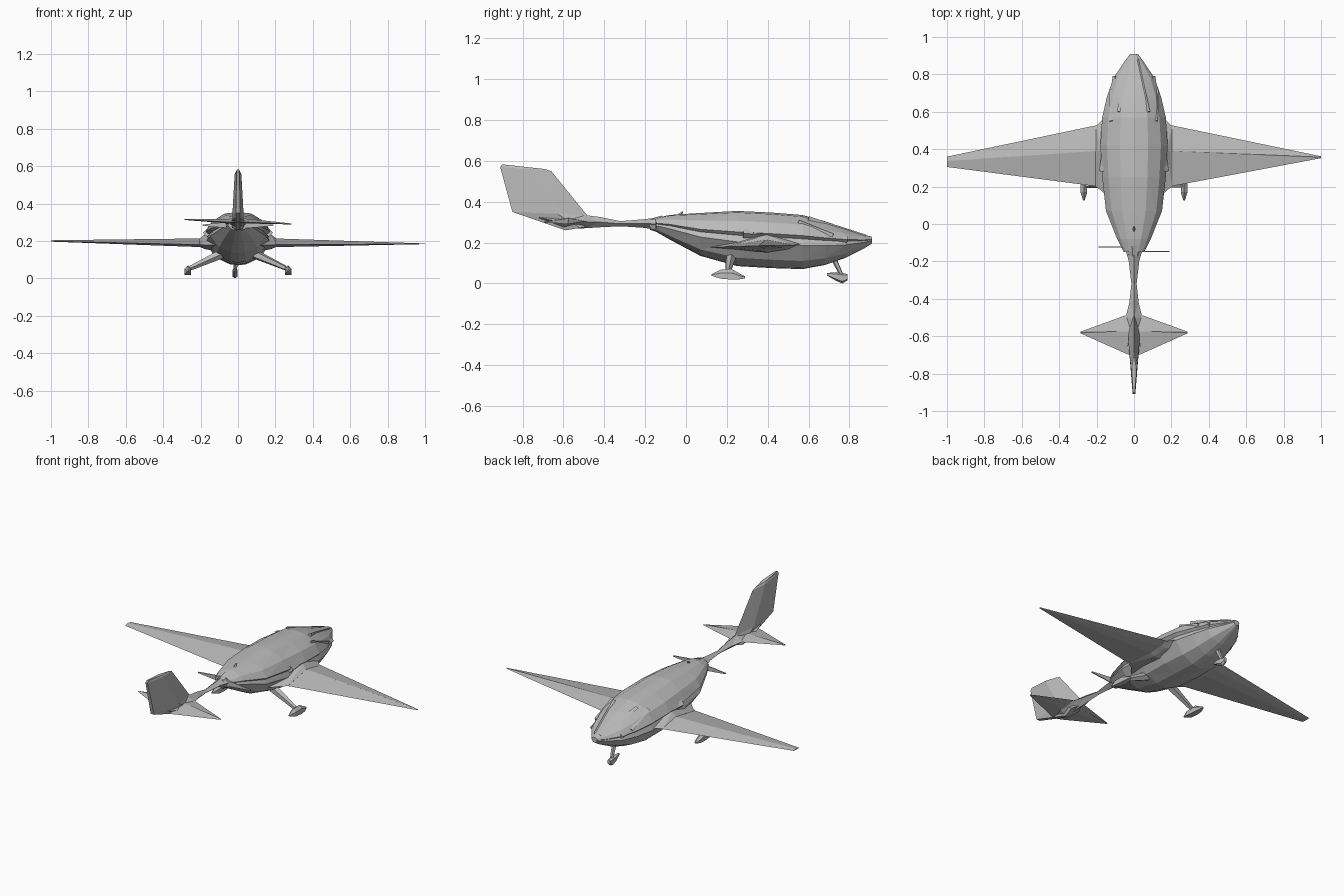
import bpy, bmesh, math
from mathutils import Vector

if "Cube" in bpy.data.objects:
    bpy.data.objects.remove(bpy.data.objects["Cube"])

grey = bpy.data.materials.new("pale grey")
grey.use_nodes = True
grey.diffuse_color = (0.5, 0.5, 0.5, 1)
grey.node_tree.nodes["Principled BSDF"].inputs["Base Color"].default_value = (0.5, 0.5, 0.5, 1)


def loft(name, rings):
    """Skin closed rings with equal point counts and cap both ends."""
    bm = bmesh.new()
    loops = [[bm.verts.new(p) for p in ring] for ring in rings]
    n = len(loops[0])
    for a, b in zip(loops, loops[1:]):
        for i in range(n):
            j = (i + 1) % n
            bm.faces.new((a[i], a[j], b[j], b[i]))
    bm.faces.new(loops[0])
    bm.faces.new(loops[-1])
    bmesh.ops.remove_doubles(bm, verts=bm.verts, dist=0.0005)
    bmesh.ops.triangulate(bm, faces=bm.faces)
    bmesh.ops.recalc_face_normals(bm, faces=bm.faces)
    mesh = bpy.data.meshes.new(name)
    bm.to_mesh(mesh)
    bm.free()
    mesh.materials.append(grey)
    ob = bpy.data.objects.new(name, mesh)
    bpy.context.collection.objects.link(ob)
    return ob


def bar(name, start, end, r0, r1, sides=5):
    """Tapered low-poly strut between two points."""
    a, b = Vector(start), Vector(end)
    q = (b - a).to_track_quat("Z", "Y")
    angles = [math.tau * i / sides for i in range(sides)]
    return loft(name, [[p + q @ Vector((r * math.cos(t), r * math.sin(t), 0)) for t in angles]
                       for p, r in ((a, r0), (b, r1))])


# Fuselage: one half section, scaled at each station (y, half width, bottom, top)
half = [(0, 1), (.42, .97), (.8, .82), (1, .62), (.9, .56), (.98, .44), (.68, .15), (.25, .02)]
section = half + [(0, 0)] + [(-x, z) for x, z in half[:0:-1]]
stations = [(-.15, .055, .255, .32), (-.08, .09, .215, .335), (.07, .15, .135, .345),
            (.25, .17, .085, .355), (.42, .18, .075, .347), (.57, .17, .07, .335),
            (.68, .145, .09, .305), (.78, .11, .125, .27), (.87, .05, .17, .24),
            (.91, .02, .195, .228)]
loft("fuselage", [[(w * x, y, lo + (hi - lo) * z) for x, z in section]
                  for y, w, lo, hi in stations])

# Tail boom, waisted in the middle (y, half width, bottom, top)
boom = [(-.12, .05, .255, .325), (-.2, .028, .272, .315), (-.32, .014, .28, .305),
        (-.42, .025, .275, .325), (-.5, .045, .27, .335), (-.6, .045, .265, .33),
        (-.72, .02, .31, .335)]
loft("tail_boom", [[(0, y, hi), (w, y, (hi + lo) / 2), (0, y, lo), (-w, y, (hi + lo) / 2)]
                   for y, w, lo, hi in boom])

# Swept fin: front (y, z), back (y, z), half thickness
fin = [((-.47, .28), (-.59, .26), .03), ((-.485, .335), (-.85, .35), .03),
       ((-.66, .55), (-.91, .57), .018), ((-.69, .56), (-.9, .583), .012)]
rings = []
for f, b, w in fin:
    f, b = Vector((0, *f)), Vector((0, *b))
    mid = f.lerp(b, .4)
    side = Vector((w, 0, 0))
    rings.append([f, mid + side, b + side * .4, b - side * .4, mid - side])
loft("tail_fin", rings)


def foil(x, front, back, z, thick):
    """Five-point wing section with a crest behind the leading edge."""
    crest = front + (back - front) * .42
    return [(x, front, z), (x, crest, z + thick), (x, back, z - thick * .3),
            (x, crest, z - thick * .8), (x, front + (crest - front) * .4, z - thick * .5)]


for s, side in ((1, "left"), (-1, "right")):
    # Wing: the left one ends in a point, the right one in a blunt tip
    tip = (.362, .352, .185, .002) if s > 0 else (.36, .305, .2, .004)
    loft(side + "_wing", [foil(s * .1, .54, .2, .19, .03),
                          foil(s * .19, .53, .2, .188, .026), foil(s, *tip)])

    # Wing root fairing
    loft(side + "_root_fairing", [foil(s * .12, .6, .12, .195, .06),
                                  foil(s * .175, .55, .18, .192, .045),
                                  foil(s * .205, .52, .2, .188, .025)])

    # Tailplane half
    loft(side + "_tailplane", [foil(0, -.48, -.71, .305, .016),
                               foil(s * .05, -.49, -.69, .305, .014),
                               foil(s * .285, -.575, -.585, .303 - s * .012, .003)])

    # Main gear leg, fork and spatted wheel
    bar(side + "_gear_leg", (s * .09, .22, .13), (s * .255, .205, .055), .026, .013)
    wheel = [(.125, .004, .035, .045), (.17, .018, .012, .068), (.225, .018, .006, .07),
             (.26, .015, .012, .05), (.29, .005, .022, .035)]
    loft(side + "_wheel_spat", [[(s * .268 + dx * w, y, lo + (hi - lo) * t)
                                 for dx, t in ((-1, .2), (1, .2), (1, .7), (0, 1), (-1, .7))]
                                for y, w, lo, hi in wheel])

    # Sill ledge along the cabin side and windscreen frame strips
    bar(side + "_cabin_sill", (s * .165, .28, .245), (s * .1, .79, .215), .022, .014, 4)
    bar(side + "_lower_sill", (s * .16, .35, .175), (s * .125, .7, .185), .022, .012, 4)
    bar(side + "_screen_frame", (s * .08, .6, .318), (s * .02, .88, .232), .012, .008, 3)
    bar(side + "_door_frame", (s * .12, .55, .3), (s * .125, .72, .235), .013, .01, 3)

    # Propeller blade
    y = -.135 - s * .012
    loft(side + "_propeller_blade", [[(s * x, y - .003, .285 - c), (s * x, y + .003, .285 - c),
                                      (s * x, y + .003, .285 + c), (s * x, y - .003, .285 + c)]
                                     for x, c in ((0, .02), (.1, .012), (.19, .003))])

# Propeller hub
bar("propeller_hub", (0, -.12, .288), (0, -.175, .29), .045, .028, 7)

# Nose gear
bar("nose_gear_strut", (-.01, .725, .12), (-.015, .76, .045), .014, .01)
loft("nose_wheel", [[(-.016 + dx * w, y, z + dz * h) for dx, dz in
                     ((-1, -.6), (0, -1), (1, -.6), (1, .6), (0, 1), (-1, .6))]
                    for y, w, z, h in ((.69, .005, .045, .006), (.735, .014, .034, .021),
                                       (.765, .014, .026, .026), (.79, .01, .03, .016))])

# Roof aerial
bar("roof_aerial", (0, -.04, .325), (0, -.015, .352), .012, .003, 4)
